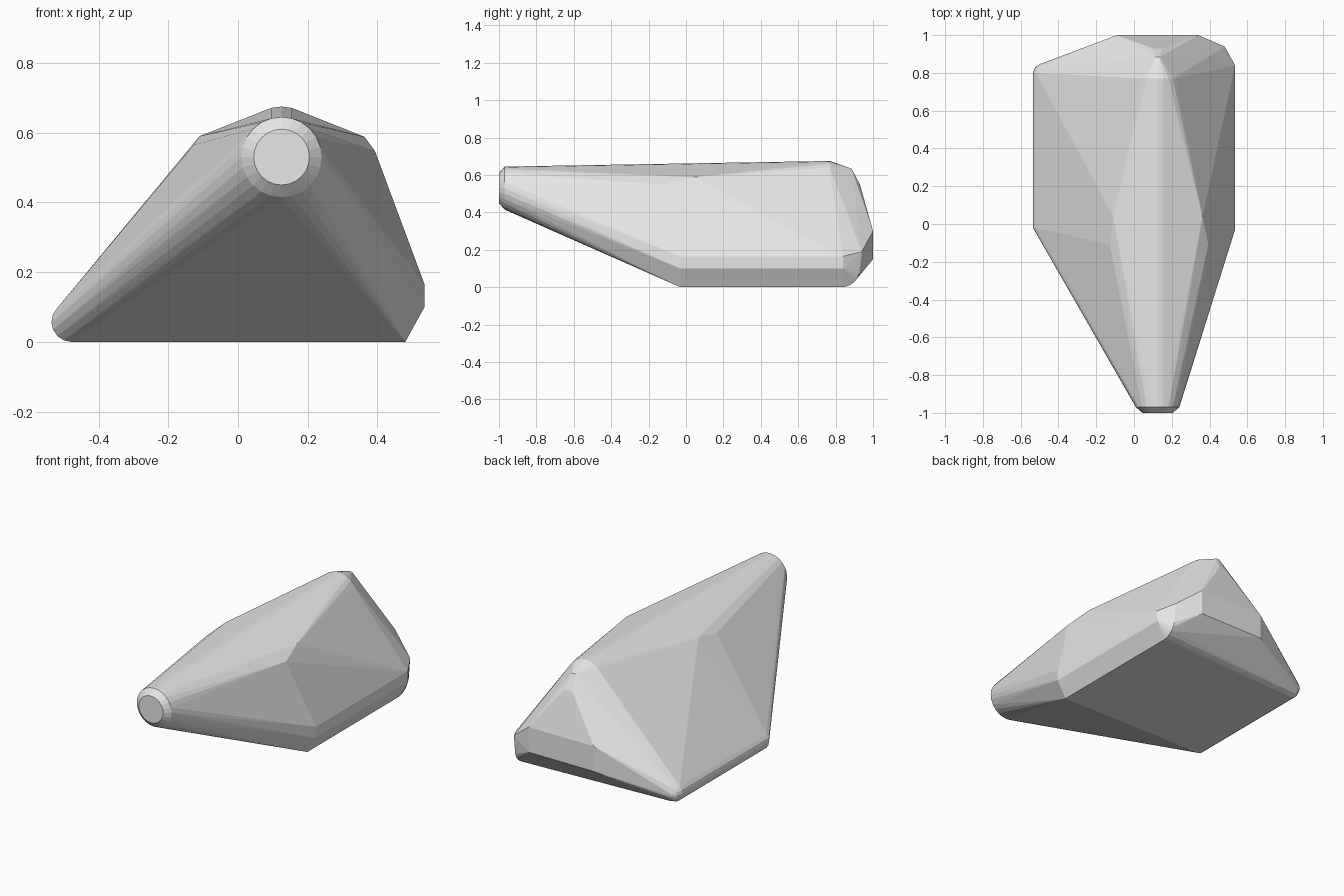
import bpy, bmesh, math
from mathutils import Vector

if "Cube" in bpy.data.objects:
    bpy.data.objects.remove(bpy.data.objects["Cube"])


def ring(centre, radius, axis="y", n=24):
    """Points of a circle whose axis runs along x or y."""
    pts = []
    for i in range(n):
        a = 2 * math.pi * i / n
        u, v = radius * math.cos(a), radius * math.sin(a)
        off = Vector((u, 0, v)) if axis == "y" else Vector((0, u, v))
        pts.append(Vector(centre) + off)
    return pts


pts = []

# blunt round nose with a bevelled rim
pts += ring((0.125, -1.0, 0.53), 0.08)
pts += ring((0.125, -0.97, 0.53), 0.115)

# rounded top ridge end, stepping down to the rear
pts += ring((0.125, 0.77, 0.56), 0.115)
pts += [(0.115, 0.885, 0.634), (0.135, 0.885, 0.634),
        (0.10, 0.93, 0.55), (0.15, 0.93, 0.55)]

# shoulders on both sides of the ridge
pts += [(-0.11, 0.04, 0.59), (-0.128, -0.11, 0.564),
        (0.363, 0.04, 0.588), (0.393, -0.11, 0.547)]

# left lower edge: a round rail with a domed rear end
for y, r in ((-0.02, 0.057), (0.80, 0.057), (0.83, 0.045), (0.847, 0.02)):
    pts += ring((-0.478, y, 0.057), r, n=16)

# right lower edge: chamfered sill with a round rear corner
for y in (-0.03, 0.84):
    pts += [(0.535, y, 0.10), (0.535, y, 0.165)]
pts += [(0.48, -0.03, 0.0)]
pts += ring((0.48, 0.83, 0.10), 0.10, axis="x")
pts += [(0.48, 0.94, 0.19)]

# flat upright rear plate
for x in (-0.09, 0.34):
    pts += [(x, 1.0, 0.15), (x, 1.0, 0.30)]

# skin everything with one convex shell
bm = bmesh.new()
for p in pts:
    bm.verts.new(p)
res = bmesh.ops.convex_hull(bm, input=bm.verts[:])
loose = [v for v in bm.verts if not v.link_faces]
bmesh.ops.delete(bm, geom=loose, context="VERTS")
bmesh.ops.dissolve_limit(bm, angle_limit=math.radians(0.5),
                         verts=bm.verts[:], edges=bm.edges[:])
bmesh.ops.recalc_face_normals(bm, faces=bm.faces[:])

mesh = bpy.data.meshes.new("faceted_hull")
bm.to_mesh(mesh)
bm.free()
hull = bpy.data.objects.new("faceted_hull", mesh)
bpy.context.collection.objects.link(hull)

grey = bpy.data.materials.new("light grey")
grey.diffuse_color = (0.8, 0.8, 0.8, 1)
grey.use_nodes = True
grey.node_tree.nodes["Principled BSDF"].inputs["Base Color"].default_value = grey.diffuse_color
mesh.materials.append(grey)
